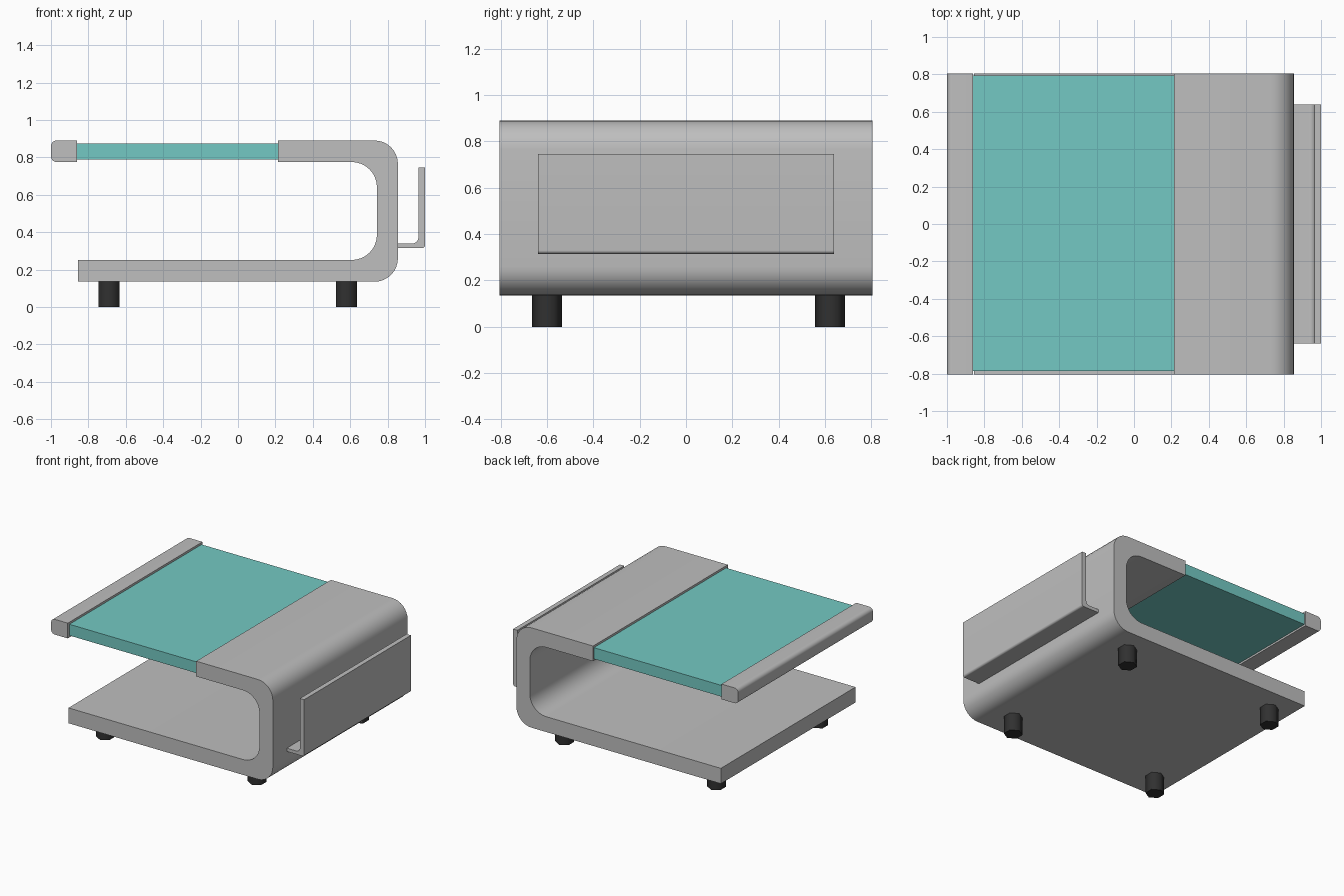
import bpy, bmesh, math
from mathutils import Vector

cube = bpy.data.objects.get("Cube")
if cube:
    bpy.data.objects.remove(cube, do_unlink=True)


def material(name, color):
    m = bpy.data.materials.new(name)
    m.use_nodes = True
    m.diffuse_color = (*color, 1)
    m.node_tree.nodes["Principled BSDF"].inputs["Base Color"].default_value = (*color, 1)
    return m


GREY = material("light grey", (0.52, 0.52, 0.52))
TEAL = material("teal glass", (0.174, 0.584, 0.546))
BLACK = material("black rubber", (0.03, 0.03, 0.03))


def finish(name, bm, mat, angle):
    bmesh.ops.recalc_face_normals(bm, faces=bm.faces)
    mesh = bpy.data.meshes.new(name)
    bm.to_mesh(mesh)
    bm.free()
    mesh.materials.append(mat)
    obj = bpy.data.objects.new(name, mesh)
    bpy.context.collection.objects.link(obj)
    bpy.ops.object.select_all(action='DESELECT')
    obj.select_set(True)
    bpy.context.view_layer.objects.active = obj
    bpy.ops.object.shade_smooth_by_angle(angle=math.radians(angle))
    return obj


def rounded(corners, steps=8):
    """Outline from (x, z, radius) corners, with right-angle corners filleted."""
    pts = []
    for i, (x, z, r) in enumerate(corners):
        p = Vector((x, z))
        if r == 0:
            pts.append(p)
            continue
        a = (Vector(corners[i - 1][:2]) - p).normalized() * r
        b = (Vector(corners[(i + 1) % len(corners)][:2]) - p).normalized() * r
        for k in range(steps + 1):
            t = k / steps * math.pi / 2
            pts.append(p + a * (1 - math.sin(t)) + b * (1 - math.cos(t)))
    return pts


def extrude_profile(name, corners, y0, y1, mat):
    bm = bmesh.new()
    face = bm.faces.new([bm.verts.new((p.x, y0, p.y)) for p in rounded(corners)])
    new = bmesh.ops.extrude_face_region(bm, geom=[face])["geom"]
    bmesh.ops.translate(bm, vec=(0, y1 - y0, 0),
                        verts=[v for v in new if isinstance(v, bmesh.types.BMVert)])
    return finish(name, bm, mat, 30)


# C-shaped body: base, upright side and half of the top
extrude_profile("body", [
    (-0.855, 0.135, 0), (0.855, 0.135, 0.125), (0.855, 0.89, 0.125), (0.214, 0.89, 0),
    (0.214, 0.775, 0), (0.743, 0.775, 0.135), (0.743, 0.251, 0.135), (-0.855, 0.251, 0),
], -0.805, 0.805, GREY)

# Rounded rail at the free end of the glass
extrude_profile("end_rail", [
    (-1, 0.775, 0.03), (-0.861, 0.775, 0), (-0.861, 0.89, 0), (-1, 0.89, 0.03),
], -0.805, 0.805, GREY)

# Glass panel between the rail and the body
extrude_profile("glass_top", [
    (-0.861, 0.789, 0), (0.214, 0.789, 0), (0.214, 0.874, 0), (-0.861, 0.874, 0),
], -0.785, 0.795, TEAL)

# L-shaped magazine holder on the upright
extrude_profile("magazine_holder", [
    (0.855, 0.315, 0), (1, 0.315, 0.015), (1, 0.745, 0),
    (0.964, 0.745, 0), (0.964, 0.34, 0.03), (0.855, 0.34, 0),
], -0.638, 0.638, GREY)

# Four hexagonal feet
for side, x in (("right", -0.69), ("left", 0.58)):
    for end, y in (("front", -0.6), ("back", 0.622)):
        bm = bmesh.new()
        bmesh.ops.create_cone(bm, cap_ends=True, segments=6, radius1=0.065,
                              radius2=0.065, depth=0.136)
        # Stand one corner of the hexagon on the y axis
        if abs(max(v.co.y for v in bm.verts) - 0.065) > 0.001:
            bmesh.ops.rotate(bm, verts=bm.verts, cent=(0, 0, 0),
                             matrix=((0, -1, 0), (1, 0, 0), (0, 0, 1)))
        bmesh.ops.translate(bm, vec=(x, y, 0.068), verts=bm.verts)
        finish(f"{end}_{side}_foot", bm, BLACK, 65)
